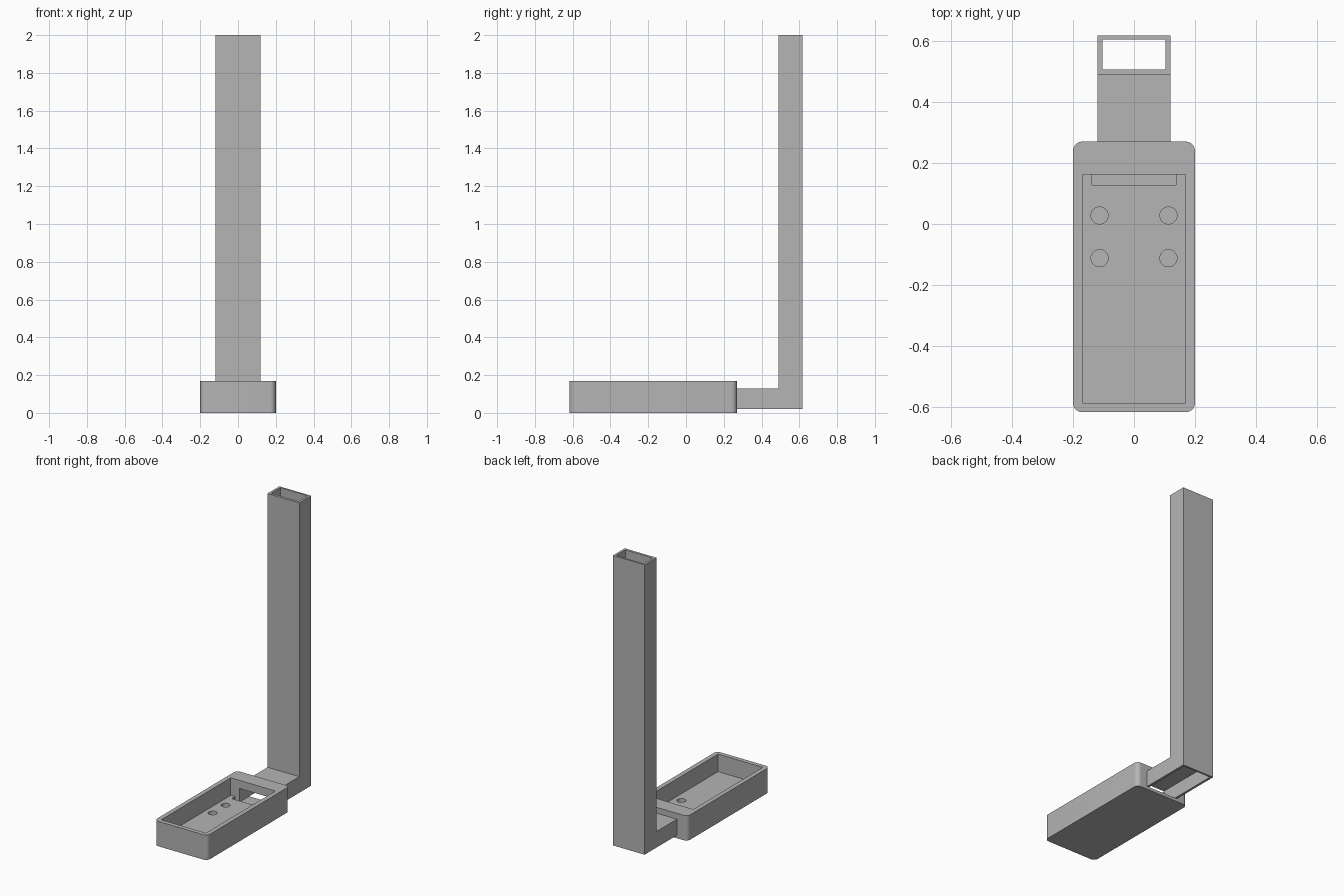
import bpy, bmesh, math
from mathutils import Vector

cube = bpy.data.objects.get("Cube")
if cube:
    bpy.data.objects.remove(cube, do_unlink=True)

grey = bpy.data.materials.new("plain grey")
grey.use_nodes = True
colour = (0.46, 0.46, 0.46, 1)
grey.diffuse_color = colour
grey.node_tree.nodes["Principled BSDF"].inputs["Base Color"].default_value = colour


def prism(name, points, direction):
    """Extrude a closed outline of 3D points along a direction."""
    bm = bmesh.new()
    face = bm.faces.new([bm.verts.new(p) for p in points])
    grown = bmesh.ops.extrude_face_region(bm, geom=[face])["geom"]
    verts = [v for v in grown if isinstance(v, bmesh.types.BMVert)]
    bmesh.ops.translate(bm, verts=verts, vec=Vector(direction))
    bmesh.ops.recalc_face_normals(bm, faces=bm.faces)
    mesh = bpy.data.meshes.new(name)
    bm.to_mesh(mesh)
    bm.free()
    mesh.materials.append(grey)
    obj = bpy.data.objects.new(name, mesh)
    bpy.context.collection.objects.link(obj)
    return obj


def box(name, half_x, y0, y1, z0, z1):
    outline = [(-half_x, y0, z0), (half_x, y0, z0), (half_x, y1, z0), (-half_x, y1, z0)]
    return prism(name, outline, (0, 0, z1 - z0))


def side_profile(name, half_x, outline):
    return prism(name, [(-half_x, y, z) for y, z in outline], (2 * half_x, 0, 0))


def arc(cx, cy, z, radius, start, sweep, steps):
    angles = [math.radians(start + sweep * i / steps) for i in range(steps + 1)]
    return [(cx + radius * math.cos(a), cy + radius * math.sin(a), z) for a in angles]


def cut(target, cutter):
    cutter.hide_render = True
    mod = target.modifiers.new("cut", "BOOLEAN")
    mod.object = cutter
    mod.operation = "DIFFERENCE"
    mod.solver = "EXACT"
    bpy.context.view_layer.objects.active = target
    bpy.ops.object.modifier_apply(modifier=mod.name)
    bpy.data.objects.remove(cutter, do_unlink=True)


# Tray body with rounded upright corners
half_w, front, back, radius, height = 0.2, -0.617, 0.27, 0.03, 0.17
outline = []
for i, (cx, cy) in enumerate([(half_w - radius, back - radius), (radius - half_w, back - radius),
                              (radius - half_w, front + radius), (half_w - radius, front + radius)]):
    outline += arc(cx, cy, 0, radius, 90 * i, 90, 10)
tray = prism("tray", outline, (0, 0, height))

# Tray cavity, connector slot, passage into the arm and blind screw holes
floor, pit = 0.05, 0.02
cut(tray, box("cavity_cutter", 0.169, -0.587, 0.163, floor, 0.3))
cut(tray, box("slot_cutter", 0.137, 0.128, 0.163, pit, 0.08))
cut(tray, box("passage_cutter", 0.104, 0.15, 0.3, pit, 0.115))
for x in (-0.113, 0.113):
    for y in (-0.112, 0.028):
        ring = arc(x, y, pit, 0.028, 0, 360, 32)[:-1]
        cut(tray, prism("hole_cutter", ring, (0, 0, 0.06)))

# Hollow upright tube with its foot, open at the top and underneath
tube = side_profile("upright_tube", 0.12, [
    (back, 0.02), (0.618, 0.02), (0.618, 2), (0.49, 2), (0.49, 0.13), (back, 0.13)])
cut(tube, side_profile("tube_cutter", 0.104, [
    (0.2, -0.1), (0.605, -0.1), (0.605, 2.1), (0.507, 2.1), (0.507, 0.115), (0.2, 0.115)]))

for obj in (tray, tube):
    bpy.ops.object.select_all(action="DESELECT")
    obj.select_set(True)
    bpy.context.view_layer.objects.active = obj
    bpy.ops.object.shade_smooth_by_angle(angle=math.radians(30))
